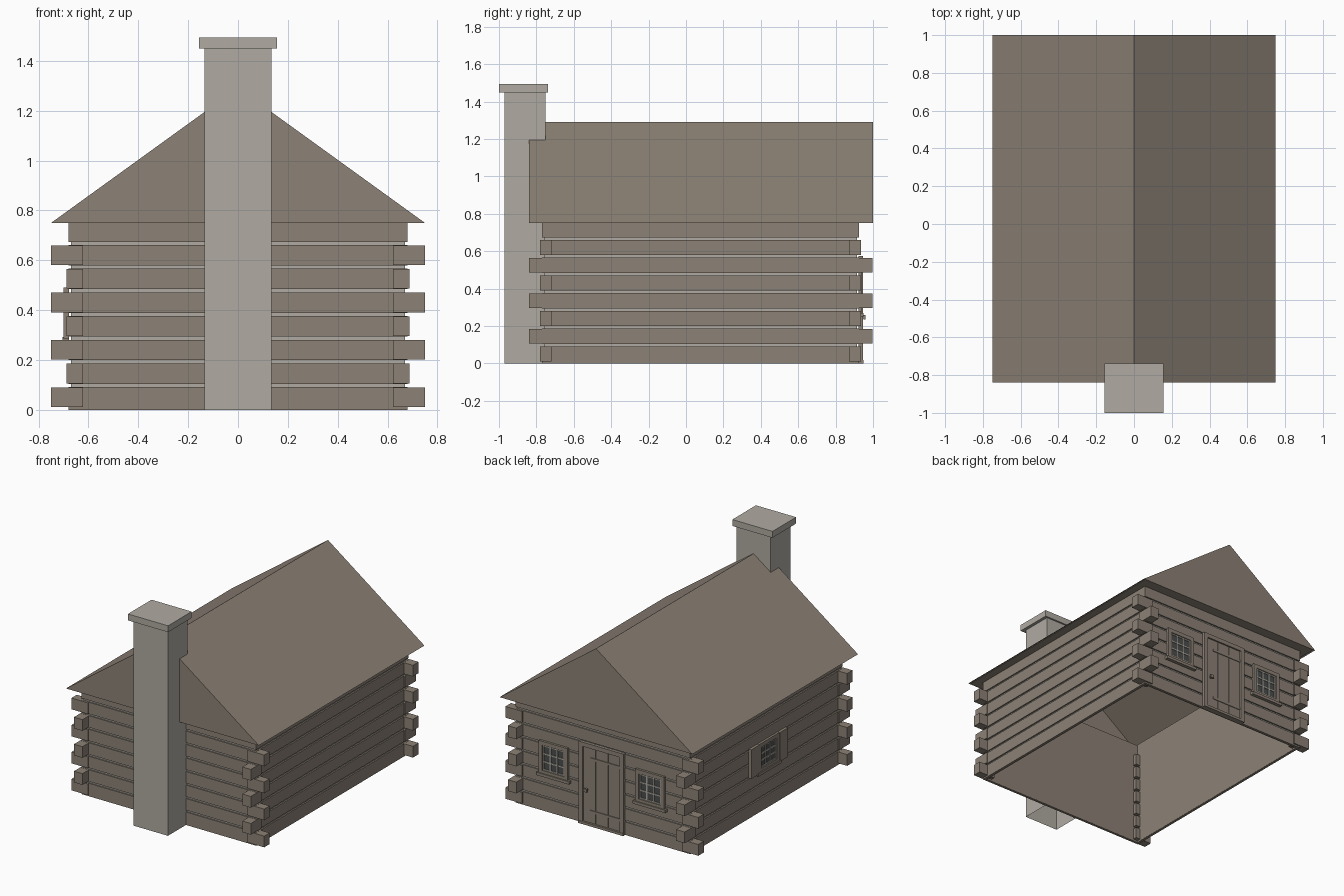
import bpy, bmesh
from mathutils import Matrix, Vector

cube = bpy.data.objects.get("Cube")
if cube:
    bpy.data.objects.remove(cube)


def material(name, rgb):
    m = bpy.data.materials.new(name)
    m.use_nodes = True
    m.diffuse_color = (*rgb, 1)
    m.node_tree.nodes["Principled BSDF"].inputs["Base Color"].default_value = (*rgb, 1)
    return m


WOOD = material("weathered_wood", (0.265, 0.223, 0.18))
STONE = material("pale_mortar", (0.435, 0.41, 0.365))
GLASS = material("dark_glass", (0.07, 0.075, 0.075))


def finish(name, bm, mat):
    mesh = bpy.data.meshes.new(name)
    bm.to_mesh(mesh)
    bm.free()
    mesh.materials.append(mat)
    obj = bpy.data.objects.new(name, mesh)
    bpy.context.collection.objects.link(obj)
    return obj


def boxes(name, ranges, mat, open_dirs=()):
    """One object from boxes given as (x0, x1, y0, y1, z0, z1)."""
    bm = bmesh.new()
    for x0, x1, y0, y1, z0, z1 in ranges:
        centre = Matrix.Translation(((x0 + x1) / 2, (y0 + y1) / 2, (z0 + z1) / 2))
        size = Matrix.Diagonal((x1 - x0, y1 - y0, z1 - z0, 1))
        bmesh.ops.create_cube(bm, size=1, matrix=centre @ size)
    bm.normal_update()
    gone = [f for f in bm.faces if any(f.normal.dot(Vector(d)) > 0.9 for d in open_dirs)]
    bmesh.ops.delete(bm, geom=gone, context='FACES')
    return finish(name, bm, mat)


def ring(x, y0, y1, z0, z1, t):
    """Four boxes forming a rectangular ring of thickness t."""
    return [(-x, x, y0, y0 + t, z0, z1), (-x, x, y1 - t, y1, z0, z1),
            (-x, -x + t, y0 + t, y1 - t, z0, z1), (x - t, x, y0 + t, y1 - t, z0, z1)]


# Walls: recessed mortar core, inner lining and protruding log courses
X, FRONT, BACK, EAVE, STEP = 0.68, -0.77, 0.925, 0.75, 0.095
UP, DOWN = (0, 0, 1), (0, 0, -1)
boxes("mortar_core", ring(X - 0.01, FRONT + 0.01, BACK - 0.01, 0.002, EAVE, 0.01), STONE)
boxes("wall_lining", [(-X + 0.021, X - 0.021, FRONT + 0.021, BACK - 0.021, 0, EAVE)],
      WOOD, (UP, DOWN))
courses = []
for i in range(8):
    top = EAVE if i == 7 else i * STEP + 0.091
    courses += ring(X, FRONT, BACK, i * STEP + (0.009 if i else 0), top, 0.018)
boxes("log_courses", courses, WOOD)

# Log ends crossing at the corners, alternating direction
ends = []
for i in range(7):
    z0, z1 = i * STEP + 0.011, i * STEP + 0.09
    for s in (-1, 1):
        if i % 2 == 0:
            xs = sorted((s * 0.622, s * 0.75))
            ends += [(*xs, -0.78, -0.72, z0, z1), (*xs, 0.872, 0.935, z0, z1)]
        else:
            xs = sorted((s * 0.622, s * 0.688))
            ends += [(*xs, -0.84, -0.72, z0, z1), (*xs, 0.872, 0.997, z0, z1)]
boxes("log_ends", ends, WOOD)

# Gabled roof, hollow underneath, with a soffit closing the overhang
bm = bmesh.new()
profile = [bm.verts.new((x, -0.84, z)) for x, z in ((-0.75, EAVE), (0.75, EAVE), (0, 1.292))]
end = bm.faces.new(profile)
out = bmesh.ops.extrude_face_region(bm, geom=[end], use_keep_orig=True)
bmesh.ops.translate(bm, vec=(0, 1.84, 0),
                    verts=[v for v in out["geom"] if isinstance(v, bmesh.types.BMVert)])
bmesh.ops.recalc_face_normals(bm, faces=bm.faces)
bmesh.ops.delete(bm, geom=[f for f in bm.faces if f.normal.z < -0.9], context='FACES')
finish("gabled_roof", bm, WOOD)
boxes("roof_soffit", ring(0.737, -0.838, 0.998, EAVE, EAVE + 0.006, 0.078), WOOD)

# Chimney
boxes("chimney_stack", [(-0.134, 0.134, -0.97, -0.75, 0, 1.45)], STONE, (DOWN,))
boxes("chimney_cap", [(-0.156, 0.156, -1, -0.738, 1.449, 1.494)], STONE)

# Door with frame, planks, strap hinges and knob
y = BACK - 0.002
boxes("door_frame", [(-0.175, -0.145, y, 0.945, 0.005, 0.575),
                     (0.145, 0.175, y, 0.945, 0.005, 0.575),
                     (-0.145, 0.145, y, 0.945, 0.545, 0.575),
                     (-0.175, 0.175, y, 0.948, 0, 0.018)], WOOD)
boxes("door_planks", [(-0.143 + i * 0.096, -0.05 + i * 0.096, y, 0.934, 0.018, 0.545)
                      for i in range(3)], WOOD)
boxes("door_hinges", [(-0.143, 0.09, 0.933, 0.939, z, z + 0.018) for z in (0.09, 0.46)], WOOD)
boxes("door_knob", [(0.108, 0.122, 0.93, 0.948, 0.24, 0.254),
                    (0.102, 0.128, 0.948, 0.96, 0.236, 0.258)], WOOD)


def window(name, place, w, z0, z1, shutters=False):
    """Window in local space: x across, y outward from the wall."""
    h, f = w / 2, 0.028
    parts = [
        boxes(name + "_frame", [(-h, -h + f, -0.002, 0.016, z0, z1),
                                (h - f, h, -0.002, 0.016, z0, z1),
                                (-h + f, h - f, -0.002, 0.016, z1 - f, z1),
                                (-h + f, h - f, -0.002, 0.016, z0, z0 + f),
                                (-h - 0.015, h + 0.015, -0.002, 0.024, z0 - 0.012, z0 + 0.008)],
              WOOD),
        boxes(name + "_glass", [(-h + f, h - f, -0.002, 0.004, z0 + f, z1 - f)], GLASS)]
    # Glazing bars: a border and two bars each way
    gw, gz0, gz1, t = w - 2 * f, z0 + f, z1 - f, 0.0045
    bars = []
    for i in range(4):
        x = -gw / 2 + t + i * (gw - 2 * t) / 3
        z = gz0 + t + i * (gz1 - gz0 - 2 * t) / 3
        bars += [(x - t, x + t, 0.003, 0.009, gz0, gz1),
                 (-gw / 2, gw / 2, 0.003, 0.0085, z - t, z + t)]
    parts.append(boxes(name + "_bars", bars, STONE))
    if shutters:
        parts.append(boxes(name + "_shutters", [(-h - 0.092, -h - 0.002, -0.002, 0.02, z0, z1),
                                                (h + 0.002, h + 0.092, -0.002, 0.02, z0, z1)],
                           WOOD))
    for p in parts:
        p.matrix_world = place


# Windows beside the door, and a shuttered one on the right wall
for side, x in (("left", 0.375), ("right", -0.375)):
    window(side + "_back_window", Matrix.Translation((x, BACK, 0)), 0.225, 0.262, 0.495)
turn = Matrix.Rotation(1.5707963, 4, 'Z')
window("side_window", Matrix.Translation((-X, 0.07, 0)) @ turn, 0.225, 0.285, 0.49, True)
